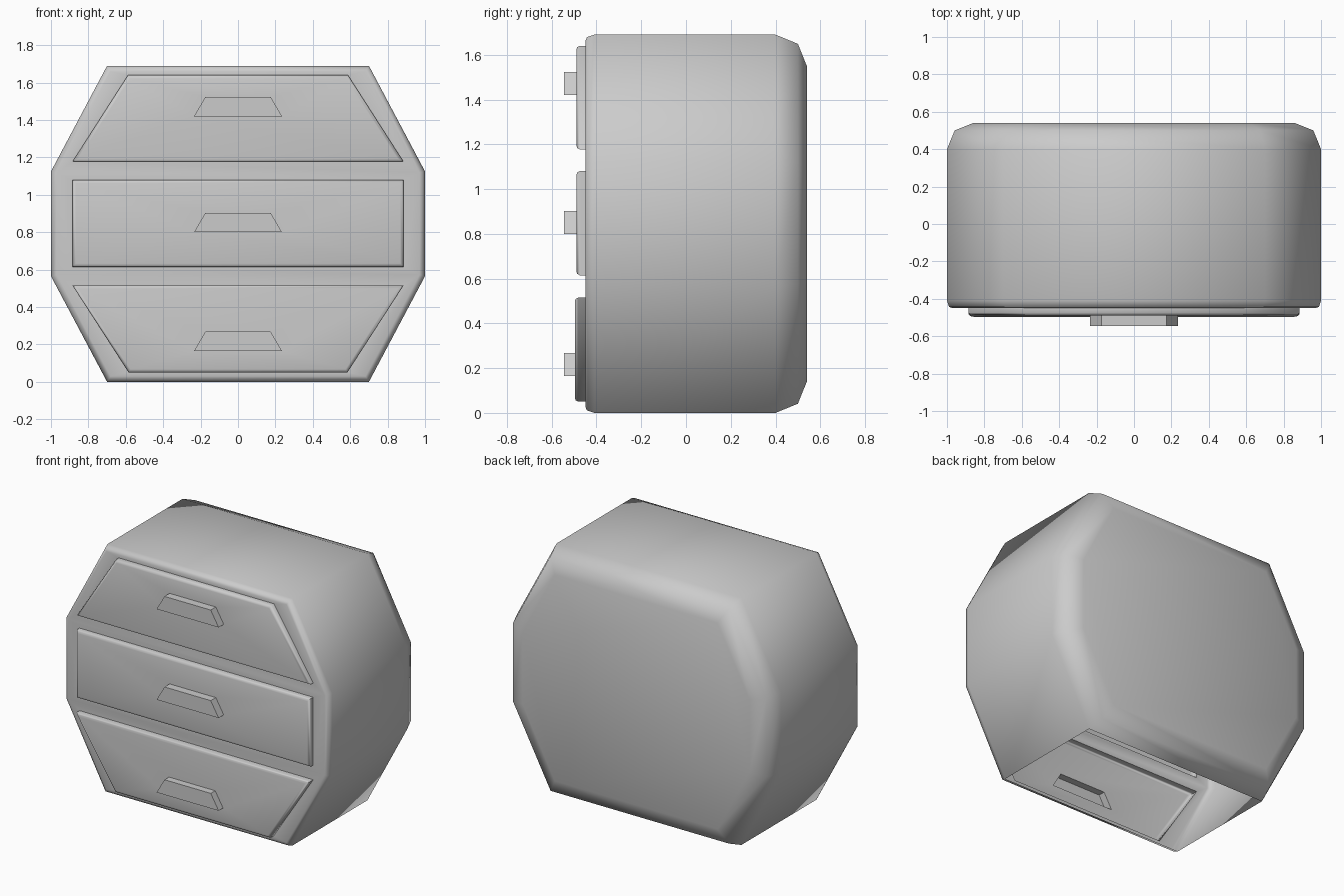
import bpy, bmesh, math
from mathutils import Vector
from mathutils.geometry import tessellate_polygon

if "Cube" in bpy.data.objects:
    bpy.data.objects.remove(bpy.data.objects["Cube"])


def inset(poly, d):
    """Offset a counter-clockwise (x, z) outline inwards by d with mitred corners."""
    out, n = [], len(poly)
    for i in range(n):
        a, p, b = (Vector(poly[(i + k) % n]) for k in (-1, 0, 1))
        u, v = (p - a).normalized(), (b - p).normalized()
        n1, n2 = Vector((-u.y, u.x)), Vector((-v.y, v.x))
        out.append(tuple(p + (n1 + n2) * (d / (1 + n1.dot(n2)))))
    return out


def loft(bm, outline, steps, skip=None):
    """Skin rings given as (y, inset); returns the vertex rings."""
    rings = [[bm.verts.new((x, y, z)) for x, z in inset(outline, d)] for y, d in steps]
    n = len(outline)
    for j in range(len(rings) - 1):
        for i in range(n):
            if (j, i) != skip:
                k = (i + 1) % n
                bm.faces.new((rings[j][i], rings[j][k], rings[j + 1][k], rings[j + 1][i]))
    return rings


def fill(bm, ring, holes, y):
    """Fill a ring with a flat panel that leaves the hole outlines open."""
    loops = [ring] + [[bm.verts.new((x, y, z)) for x, z in h] for h in holes]
    verts = [v for lp in loops for v in lp]
    for tri in tessellate_polygon([[v.co.copy() for v in lp] for lp in loops]):
        bm.faces.new([verts[i] for i in tri])


def finish(bm, name, angle):
    bmesh.ops.recalc_face_normals(bm, faces=bm.faces)
    me = bpy.data.meshes.new(name)
    bm.to_mesh(me)
    bm.free()
    ob = bpy.data.objects.new(name, me)
    bpy.context.collection.objects.link(ob)
    bpy.ops.object.select_all(action='DESELECT')
    ob.select_set(True)
    bpy.context.view_layer.objects.active = ob
    bpy.ops.object.shade_smooth_by_angle(angle=math.radians(angle))


def trapezoid(bottom, top, z0, z1):
    return [(-bottom, z0), (bottom, z0), (top, z1), (-top, z1)]


FRONT = -0.45
octagon = [(-0.70, 0), (0.70, 0), (1, 0.565), (1, 1.125),
           (0.70, 1.69), (-0.70, 1.69), (-1, 1.125), (-1, 0.565)]

# name: drawer outline, face y, handle bottom z
drawers = {
    "bottom": (trapezoid(0.585, 0.885, 0.05, 0.515), -0.497, 0.165),
    "middle": (trapezoid(0.885, 0.885, 0.615, 1.08), -0.49, 0.80),
    "top": (trapezoid(0.885, 0.588, 1.177, 1.64), -0.49, 1.42),
}

# cabinet shell, underside left open, drawer openings in the front
bm = bmesh.new()
rings = loft(bm, octagon, [(FRONT, 0.03), (-0.443, 0.011), (-0.41, 0),
                           (0.40, 0), (0.50, 0.041), (0.54, 0.14)], skip=(2, 0))
bm.faces.new(rings[-1])
fill(bm, rings[0], [d[0] for d in drawers.values()], FRONT)
finish(bm, "cabinet_body", 70)

for name, (outline, face_y, hz) in drawers.items():
    handle = trapezoid(0.235, 0.175, hz, hz + 0.103)

    # hollow drawer front with a softened rim
    bm = bmesh.new()
    rings = loft(bm, outline, [(FRONT, 0), (face_y + 0.015, 0),
                               (face_y + 0.004, 0.006), (face_y, 0.018)])
    fill(bm, rings[-1], [handle], face_y)
    finish(bm, name + "_drawer", 60)

    # hollow handle
    bm = bmesh.new()
    rings = loft(bm, handle, [(face_y, 0), (-0.545, 0)])
    bm.faces.new(rings[-1])
    finish(bm, name + "_handle", 30)
